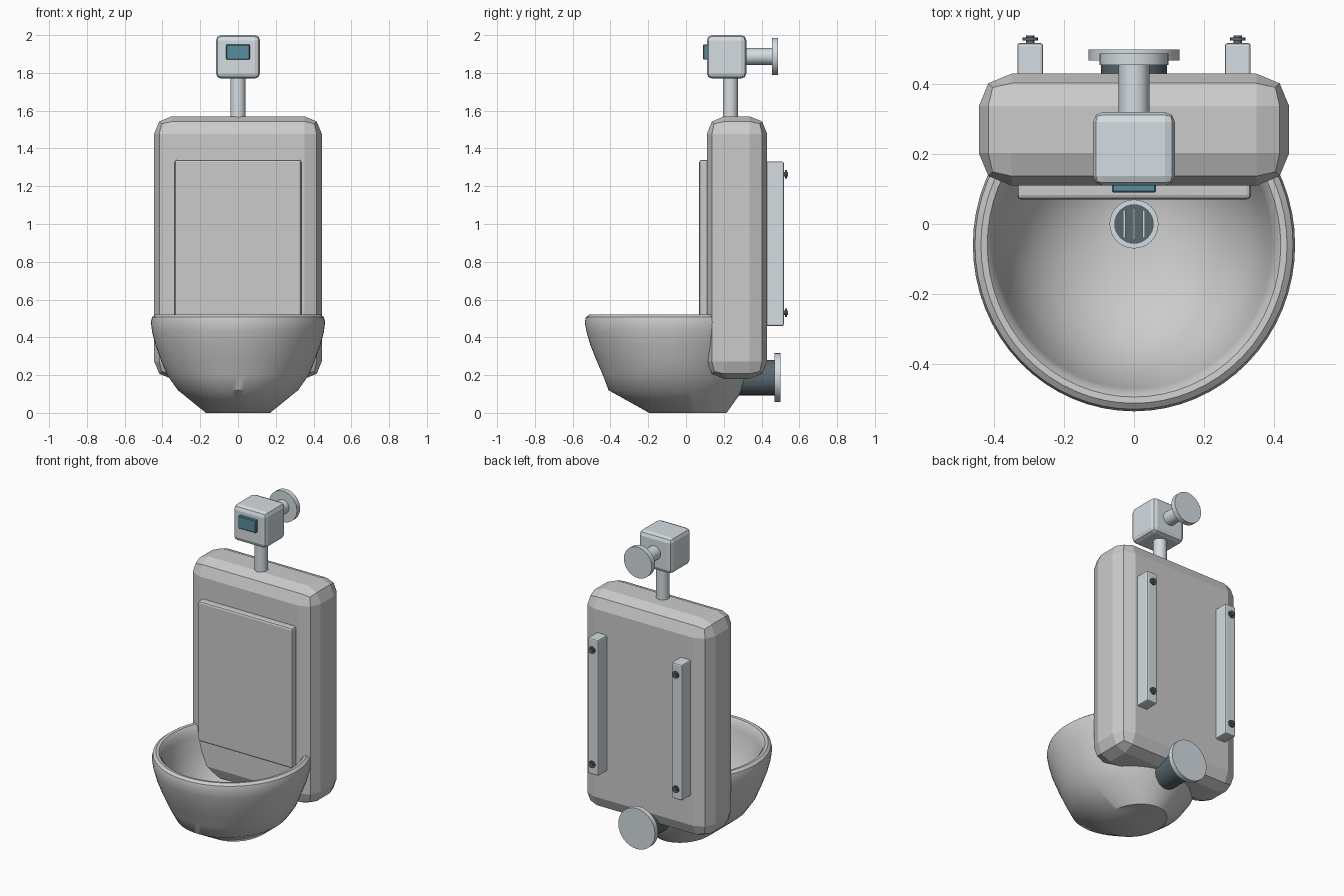
import bpy, bmesh, math
from mathutils import Matrix, Vector

if "Cube" in bpy.data.objects:
    bpy.data.objects.remove(bpy.data.objects["Cube"])


def material(name, rgb):
    m = bpy.data.materials.new(name)
    m.diffuse_color = (*rgb, 1)
    m.use_nodes = True
    m.node_tree.nodes["Principled BSDF"].inputs["Base Color"].default_value = m.diffuse_color
    return m


STEEL = material("steel", (0.66, 0.72, 0.75))
DARK = material("dark_rubber", (0.10, 0.14, 0.16))
GLASS = material("sensor_glass", (0.10, 0.27, 0.34))


def finish(name, bm, mat=None, smooth=False):
    bmesh.ops.recalc_face_normals(bm, faces=bm.faces)
    me = bpy.data.meshes.new(name)
    bm.to_mesh(me)
    bm.free()
    ob = bpy.data.objects.new(name, me)
    bpy.context.collection.objects.link(ob)
    if mat:
        me.materials.append(mat)
    if smooth:
        bpy.ops.object.select_all(action='DESELECT')
        ob.select_set(True)
        bpy.context.view_layer.objects.active = ob
        bpy.ops.object.shade_smooth_by_angle(angle=math.radians(40))
    return ob


def box(name, lo, hi, bevel=0, segments=2, mat=None):
    lo, hi = Vector(lo), Vector(hi)
    bm = bmesh.new()
    bmesh.ops.create_cube(bm, size=1, matrix=Matrix.Translation((lo + hi) / 2)
                          @ Matrix.Diagonal((*(hi - lo), 1)))
    if bevel:
        bmesh.ops.bevel(bm, geom=bm.edges[:], offset=bevel, segments=segments,
                        profile=0.5, affect='EDGES')
    return finish(name, bm, mat)


def cylinder(name, a, b, r, mat=STEEL, sides=32):
    a, b = Vector(a), Vector(b)
    d = b - a
    rot = Vector((0, 0, 1)).rotation_difference(d).to_matrix().to_4x4()
    bm = bmesh.new()
    bmesh.ops.create_cone(bm, cap_ends=True, segments=sides, radius1=r, radius2=r,
                          depth=d.length, matrix=Matrix.Translation((a + b) / 2) @ rot)
    return finish(name, bm, mat, True)


def loft(name, rings, sides=64, mat=None, closed=False):
    """Elliptical rings (z, rx, ry, centre y) joined in order."""
    bm = bmesh.new()
    loops = []
    for z, rx, ry, cy in rings:
        loops.append([bm.verts.new((rx * math.cos(2 * math.pi * i / sides),
                                    cy + ry * math.sin(2 * math.pi * i / sides), z))
                      for i in range(sides)])
    pairs = list(zip(loops, loops[1:])) + ([(loops[-1], loops[0])] if closed else [])
    for p, q in pairs:
        for i in range(sides):
            j = (i + 1) % sides
            bm.faces.new((p[i], p[j], q[j], q[i]))
    if not closed:
        bm.faces.new(loops[0])
        bm.faces.new(loops[-1])
    return finish(name, bm, mat, True)


# Ceramic body: back slab and raised splash panel
box("back_slab", (-0.444, 0.11, 0.18), (0.444, 0.43, 1.57), 0.093)
box("splash_panel", (-0.335, 0.07, 0.44), (0.335, 0.16, 1.34), 0.013)

# Bowl: outer wall up, over the rounded lip and down the inside
loft("bowl", [
    (0.00, 0.17, 0.205, 0.01), (0.12, 0.318, 0.355, -0.055),
    (0.20, 0.375, 0.385, -0.055), (0.28, 0.408, 0.415, -0.06),
    (0.36, 0.437, 0.447, -0.06), (0.43, 0.455, 0.467, -0.06),
    (0.48, 0.461, 0.476, -0.06), (0.507, 0.455, 0.470, -0.06),
    (0.52, 0.438, 0.453, -0.06), (0.518, 0.42, 0.435, -0.06),
    (0.50, 0.405, 0.42, -0.06), (0.46, 0.395, 0.41, -0.06),
    (0.36, 0.372, 0.385, -0.06), (0.27, 0.335, 0.345, -0.055),
    (0.19, 0.275, 0.29, -0.05), (0.13, 0.195, 0.215, -0.035),
    (0.095, 0.11, 0.125, -0.01), (0.085, 0.06, 0.06, 0.0)])

# Drain strainer
loft("drain_ring", [(0.075, 0.07, 0.07, 0), (0.108, 0.07, 0.07, 0),
                    (0.108, 0.055, 0.055, 0), (0.075, 0.055, 0.055, 0)],
     sides=32, mat=STEEL, closed=True)
cylinder("drain_cover", (0, 0, 0.075), (0, 0, 0.1), 0.056, DARK)
for k in (-1, 0, 1):
    half = 0.046 if k == 0 else 0.04
    box(f"drain_bar_{k + 2}", (k * 0.028 - 0.003, -half, 0.095),
        (k * 0.028 + 0.003, half, 0.106), mat=STEEL)

# Waste outlet at the back
cylinder("waste_pipe", (0, 0.24, 0.187), (0, 0.47, 0.187), 0.094, DARK)
cylinder("waste_flange", (0, 0.468, 0.187), (0, 0.50, 0.187), 0.13)

# Flush valve with sensor and supply pipe
cylinder("flush_pipe", (0, 0.235, 1.52), (0, 0.235, 1.80), 0.04)
box("valve_head", (-0.117, 0.11, 1.77), (0.117, 0.32, 2.0), 0.028, 2, STEEL)
box("sensor_window", (-0.063, 0.09, 1.87), (0.063, 0.12, 1.95), 0.004, 1, GLASS)
cylinder("supply_pipe", (0, 0.30, 1.887), (0, 0.47, 1.887), 0.044)
cylinder("supply_flange", (0, 0.455, 1.887), (0, 0.488, 1.887), 0.099)

# Wall rails and their bolts
for side, s in (("left", -1), ("right", 1)):
    box(f"rail_{side}", (s * 0.297 - 0.037, 0.42, 0.46),
        (s * 0.297 + 0.037, 0.518, 1.33), 0.008, 2, STEEL)
    for end, z in (("lower", 0.53), ("upper", 1.263)):
        x = s * 0.297
        cylinder(f"bolt_shank_{side}_{end}", (x, 0.5, z), (x, 0.54, z), 0.012, DARK, 12)
        cylinder(f"bolt_head_{side}_{end}", (x, 0.525, z), (x, 0.534, z), 0.022, DARK, 16)
